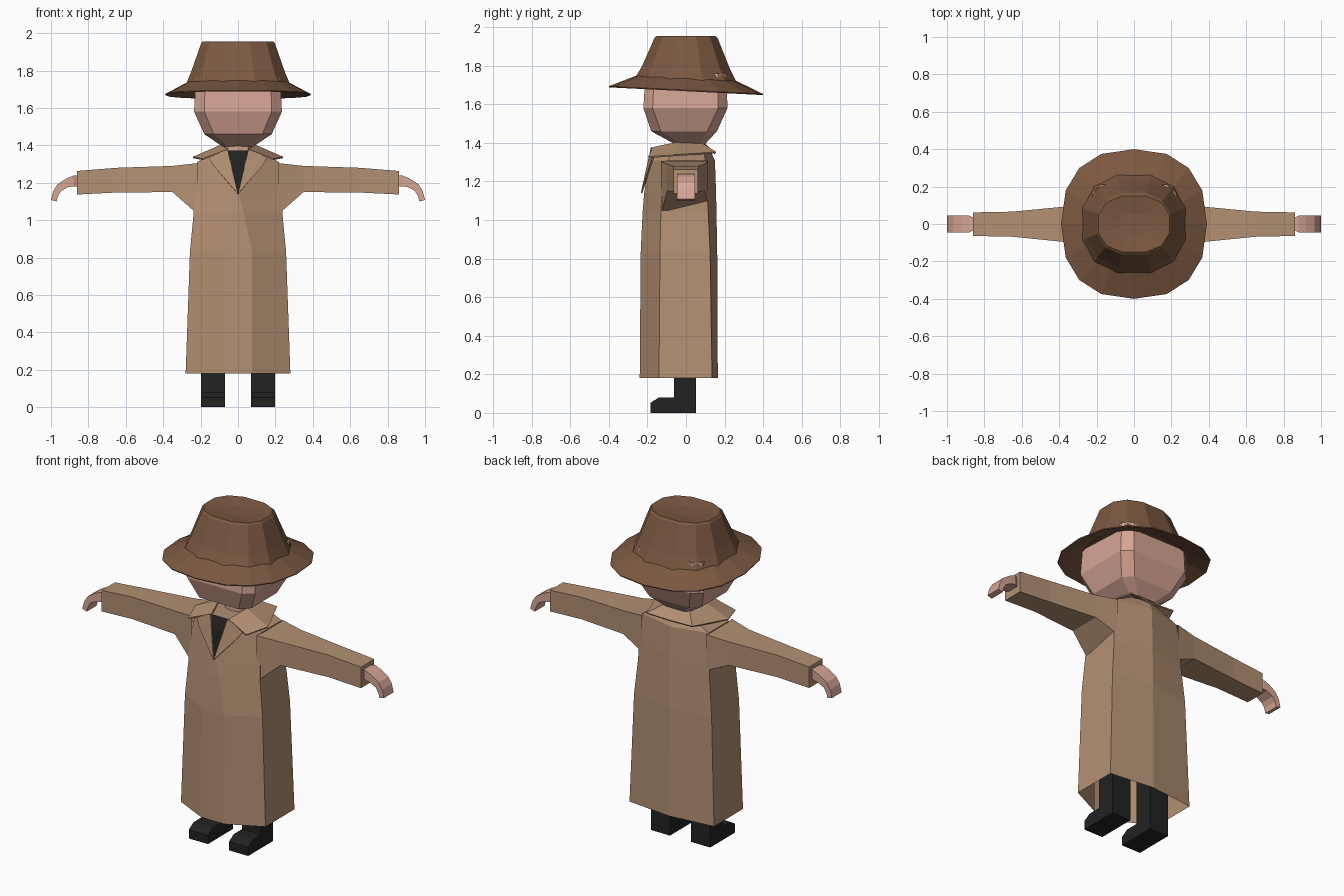
import bpy, bmesh, math

if "Cube" in bpy.data.objects:
    bpy.data.objects.remove(bpy.data.objects["Cube"])


def material(name, rgb):
    m = bpy.data.materials.new(name)
    m.diffuse_color = (*rgb, 1)
    m.use_nodes = True
    m.node_tree.nodes["Principled BSDF"].inputs["Base Color"].default_value = m.diffuse_color
    return m


TAN = material("coat tan", (0.45, 0.28, 0.17))
BROWN = material("hat brown", (0.20, 0.098, 0.052))
SKIN = material("skin", (0.68, 0.38, 0.30))
BLACK = material("black cloth", (0.016, 0.016, 0.016))


def finish(bm, name, mat, mirror=False, thick=0):
    bmesh.ops.recalc_face_normals(bm, faces=bm.faces)
    me = bpy.data.meshes.new(name)
    bm.to_mesh(me)
    bm.free()
    me.materials.append(mat)
    ob = bpy.data.objects.new(name, me)
    bpy.context.collection.objects.link(ob)
    if mirror:
        ob.modifiers.new("mirror", 'MIRROR').use_clip = False
    if thick:
        s = ob.modifiers.new("thickness", 'SOLIDIFY')
        s.thickness = thick
        s.offset = 0
    return ob


def loft(name, rings, mat, start=True, end=True, closed=False, mirror=False):
    """Skin a list of equal-length closed rings of 3D points."""
    bm = bmesh.new()
    vs = [[bm.verts.new(p) for p in r] for r in rings]
    pairs = list(zip(vs, vs[1:])) + ([(vs[-1], vs[0])] if closed else [])
    for a, b in pairs:
        for i in range(len(a)):
            j = (i + 1) % len(a)
            bm.faces.new((a[i], a[j], b[j], b[i]))
    if start and not closed:
        bm.faces.new(vs[0])
    if end and not closed:
        bm.faces.new(vs[-1])
    return finish(bm, name, mat, mirror)


def oval(z, w, d, n, turn=0.0, tilt=0.0, power=2.4):
    """Rounded-square ring, optionally tilted front to back."""
    pts = []
    for i in range(n):
        a = 2 * math.pi * i / n + turn
        c, s = math.cos(a), math.sin(a)
        x = math.copysign(abs(c) ** (2 / power), c) * w
        y = math.copysign(abs(s) ** (2 / power), s) * d
        pts.append((x, y, z - tilt * y))
    return pts


# Hat crown with slightly dented top
T = math.radians(15)
loft("hat_crown", [oval(1.725, .285, .272, 12, T, .05),
                   oval(1.79, .258, .235, 12, T, .03),
                   oval(1.945, .203, .168, 12, T),
                   oval(1.955, .195, .155, 12, T),
                   oval(1.942, .08, .06, 12, T)], BROWN)

# Sloping hat brim
loft("hat_brim", [oval(1.735, .275, .26, 16, 0, .05),
                  oval(1.674, .39, .40, 16, 0, .05),
                  oval(1.668, .388, .398, 16, 0, .05),
                  oval(1.72, .265, .25, 16, 0, .05)], BROWN, closed=True)


# Head: chamfered box tapering to the chin
def head_ring(z, w, d, fx, sy, cy=0.0):
    half = [(fx, -d), (w, -sy), (w, sy), (fx, d)]
    return [(x, y + cy, z) for x, y in half + [(-x, y) for x, y in half[::-1]]]


loft("head", [head_ring(1.76, .225, .21, .175, .165),
              head_ring(1.58, .235, .218, .18, .17, -.003),
              head_ring(1.46, .18, .17, .13, .12, -.01),
              head_ring(1.395, .085, .08, .06, .05, .02)], SKIN)
loft("neck", [oval(1.33, .07, .065, 8), oval(1.42, .07, .065, 8)], SKIN)


# Coat body: z, half width, side front y, side back y, placket half width, front y, back y
def coat_ring(z, w, sf, sb, px, pf, pb):
    return [(px, pf, z), (w, sf, z), (w, sb, z), (0, pb, z),
            (-w, sb, z), (-w, sf, z), (-px, pf, z)]


coat = loft("coat_body", [coat_ring(*r) for r in (
    (.18, .28, -.14, .135, .075, -.24, .165),
    (.83, .257, -.135, .125, .075, -.235, .162),
    (1.04, .237, -.13, .115, .03, -.225, .158),
    (1.14, .235, -.125, .11, .004, -.217, .156),
    (1.31, .22, -.09, .10, .045, -.19, .15),
    (1.372, .10, -.08, .09, .055, -.165, .12))], TAN, start=False)
# Dark shirt showing in the neck opening
coat.data.materials.append(BLACK)
for f in coat.data.polygons:
    c = f.center
    if abs(c.x) < .001 and c.y < -.1 and c.z > 1.15:
        f.material_index = 1

# Lapels folded back from the opening
bm = bmesh.new()
bm.faces.new([bm.verts.new(p) for p in (
    (0, -.23, 1.14), (.13, -.182, 1.29), (.16, -.165, 1.34), (.055, -.178, 1.378))])
finish(bm, "lapels", TAN, mirror=True, thick=.008)

# Collar: flared strip around the neck
bm = bmesh.new()
inner = [(.055, -.17, 1.375), (.09, -.05, 1.40), (.075, .075, 1.40), (0, .09, 1.40)]
outer = [(.19, -.195, 1.325), (.24, -.06, 1.335), (.15, .155, 1.35), (0, .15, 1.345)]
vi = [bm.verts.new(p) for p in inner]
vo = [bm.verts.new(p) for p in outer]
for i in range(3):
    bm.faces.new((vi[i], vo[i], vo[i + 1], vi[i + 1]))
finish(bm, "collar", TAN, mirror=True, thick=.008)

# Sleeves: x, front y, back y, bottom z at front, bottom z at back, top z
loft("sleeves", [[(x, f, bf), (x, b, bb), (x, b, t), (x, f, t)] for x, f, b, bf, bb, t in (
    (.215, -.13, .115, 1.03, 1.09, 1.305),
    (.35, -.098, .095, 1.15, 1.15, 1.29),
    (.65, -.068, .066, 1.148, 1.148, 1.28),
    (.86, -.064, .062, 1.137, 1.137, 1.263))], TAN, start=False, mirror=True)

# Hands: upper and lower points of a curled mitten, with half width
loft("hands", [[(ux, -h, uz), (ux, h, uz), (lx, h, lz), (lx, -h, lz)] for ux, uz, lx, lz, h in (
    (.85, 1.24, .85, 1.18, .03),
    (.88, 1.238, .88, 1.18, .045),
    (.92, 1.222, .905, 1.178, .046),
    (.965, 1.192, .945, 1.157, .046),
    (.988, 1.155, .962, 1.13, .046),
    (1.0, 1.108, .97, 1.10, .046))], SKIN, mirror=True)

# Legs with shoes, extruded from a side profile
boot = [(-.185, 0), (.052, 0), (.052, .45), (-.062, .45), (-.062, .08), (-.14, .08), (-.185, .052)]
loft("legs", [[(x, y, z) for y, z in boot] for x in (.07, .197)], BLACK, mirror=True)
